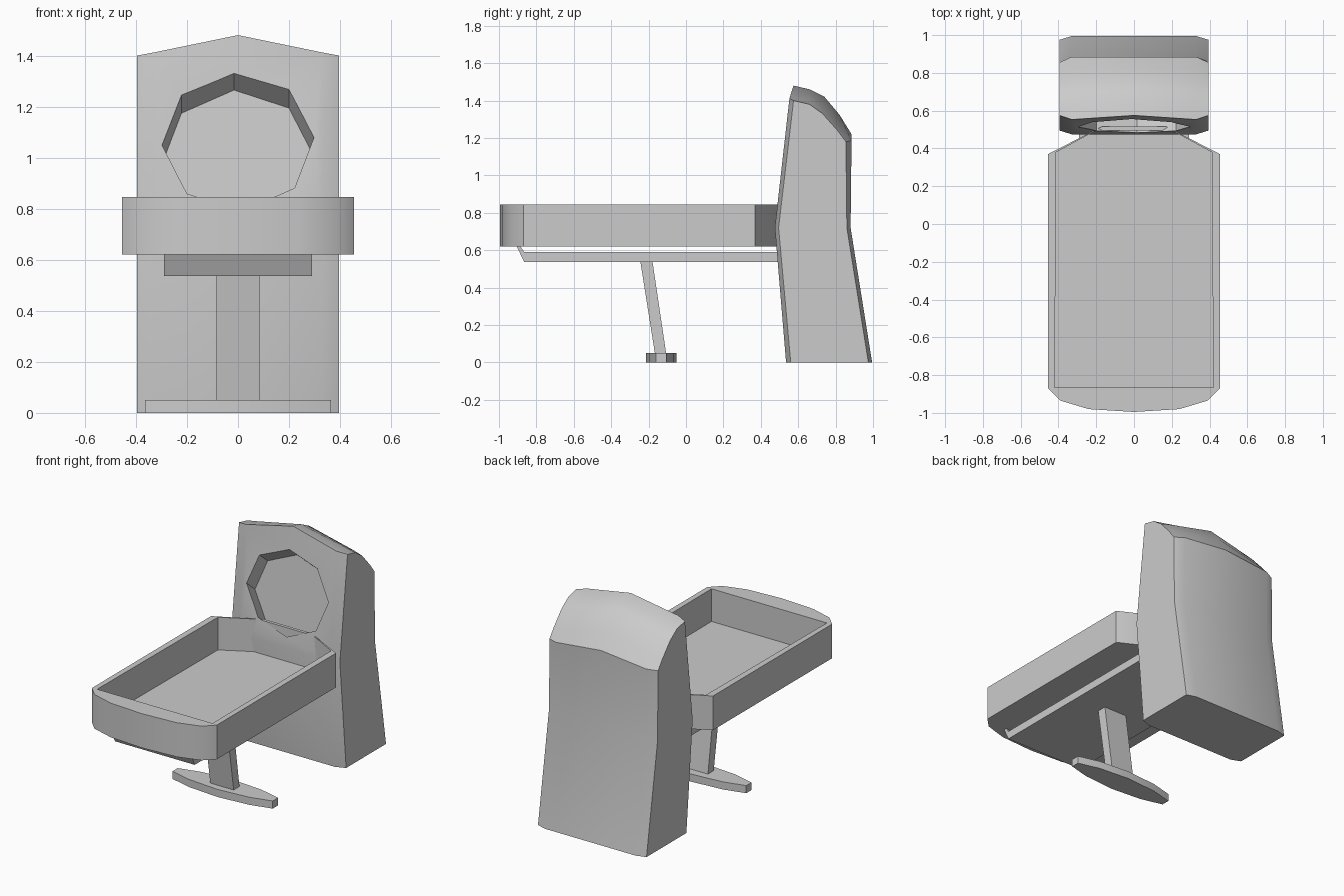
import bpy, bmesh, math
from mathutils import Vector

cube = bpy.data.objects.get("Cube")
if cube:
    bpy.data.objects.remove(cube, do_unlink=True)

grey = bpy.data.materials.new("light_grey")
grey.use_nodes = True
colour = (0.6, 0.6, 0.6, 1)
grey.diffuse_color = colour
grey.node_tree.nodes["Principled BSDF"].inputs["Base Color"].default_value = colour


def loft(name, rings):
    """Skin a list of equal-length rings and cap both ends."""
    bm = bmesh.new()
    loops = [[bm.verts.new(p) for p in ring] for ring in rings]
    n = len(loops[0])
    for a, b in zip(loops, loops[1:]):
        for i in range(n):
            j = (i + 1) % n
            bm.faces.new((a[i], a[j], b[j], b[i]))
    bm.faces.new(loops[0])
    bm.faces.new(loops[-1])
    bmesh.ops.recalc_face_normals(bm, faces=bm.faces)
    mesh = bpy.data.meshes.new(name)
    bm.to_mesh(mesh)
    bm.free()
    mesh.materials.append(grey)
    obj = bpy.data.objects.new(name, mesh)
    bpy.context.collection.objects.link(obj)
    return obj


def mirrored(half):
    """Close a half outline of (x, y) points across x = 0."""
    return half + [(-x, y) for x, y in reversed(half) if x > 0]


def slab(name, outline, z0, z1):
    return loft(name, [[(x, y, z) for x, y in outline] for z in (z0, z1)])


def cut(obj, cutter):
    mod = obj.modifiers.new("cut", "BOOLEAN")
    mod.operation = "DIFFERENCE"
    mod.solver = "EXACT"
    mod.object = cutter
    bpy.context.view_layer.objects.active = obj
    bpy.ops.object.modifier_apply(modifier=mod.name)
    bpy.data.objects.remove(cutter, do_unlink=True)


def smooth(obj, angle):
    bpy.ops.object.select_all(action="DESELECT")
    obj.select_set(True)
    bpy.context.view_layer.objects.active = obj
    bpy.ops.object.shade_smooth_by_angle(angle=math.radians(angle))


# Upright tower: (y, z) profiles at the middle and at the side faces
middle = [(.535, 0), (.475, .72), (.575, 1.48), (.66, 1.46), (.74, 1.42),
          (.82, 1.325), (.885, 1.22), (.88, .72), (.995, 0)]
side = [(.56, 0), (.495, .72), (.575, 1.4), (.66, 1.38), (.73, 1.33),
        (.81, 1.24), (.855, 1.18), (.86, .72), (.975, 0)]
shoulder = [(m[0], m[1] + (s[1] - m[1]) * .85) for m, s in zip(middle, side)]
shoulder[2] = (.553, shoulder[2][1])
stations = [(-.395, side), (-.33, shoulder), (0, middle), (.33, shoulder), (.395, side)]
tower = loft("tower", [[(x, y, z) for y, z in prof] for x, prof in stations])

# Eight-sided recess, sunk back and down into the tower front
def recess_ring(depth):
    ring = []
    for i in range(8):
        a = math.radians(i * 45 + 3)
        z = 1.065 + .275 * math.sin(a)
        face_y = .475 + (z - .72) * .112
        ring.append(Vector((.298 * math.cos(a), face_y, z)) + Vector((0, .09, -.075)) * depth)
    return ring

cut(tower, loft("recess_cutter", [recess_ring(-1), recess_ring(1)]))
smooth(tower, 30)

# Open tray with a bowed front, its back tucked into the tower
outer = [(0, -.995), (.24, -.98), (.39, -.935), (.455, -.87), (.455, .37), (.17, .516)]
inner = [(.42, -.865), (.412, .38), (.2, .495)]
tray = slab("tray", mirrored(outer), .62, .845)
cut(tray, slab("tray_cutter", mirrored(inner), .63, 1))
smooth(tray, 30)

# Under plate with its front lip bent up to the tray
lip = [(-.905, .62), (-.865, .537), (.52, .537), (.52, .59), (-.865, .59), (-.885, .62)]
loft("under_plate", [[(x, y, z) for y, z in lip] for x in (-.29, .29)])

# Leaning post
post = [(-.165, .04), (-.105, .04), (-.18, .545), (-.245, .545)]
loft("post", [[(x, y, z) for y, z in post] for x in (-.085, .085)])

# Lens-shaped foot
foot = [(0, -.215), (.22, -.197), (.365, -.16), (.365, -.105), (.22, -.068), (0, -.05)]
smooth(slab("foot", mirrored(foot), 0, .05), 30)
